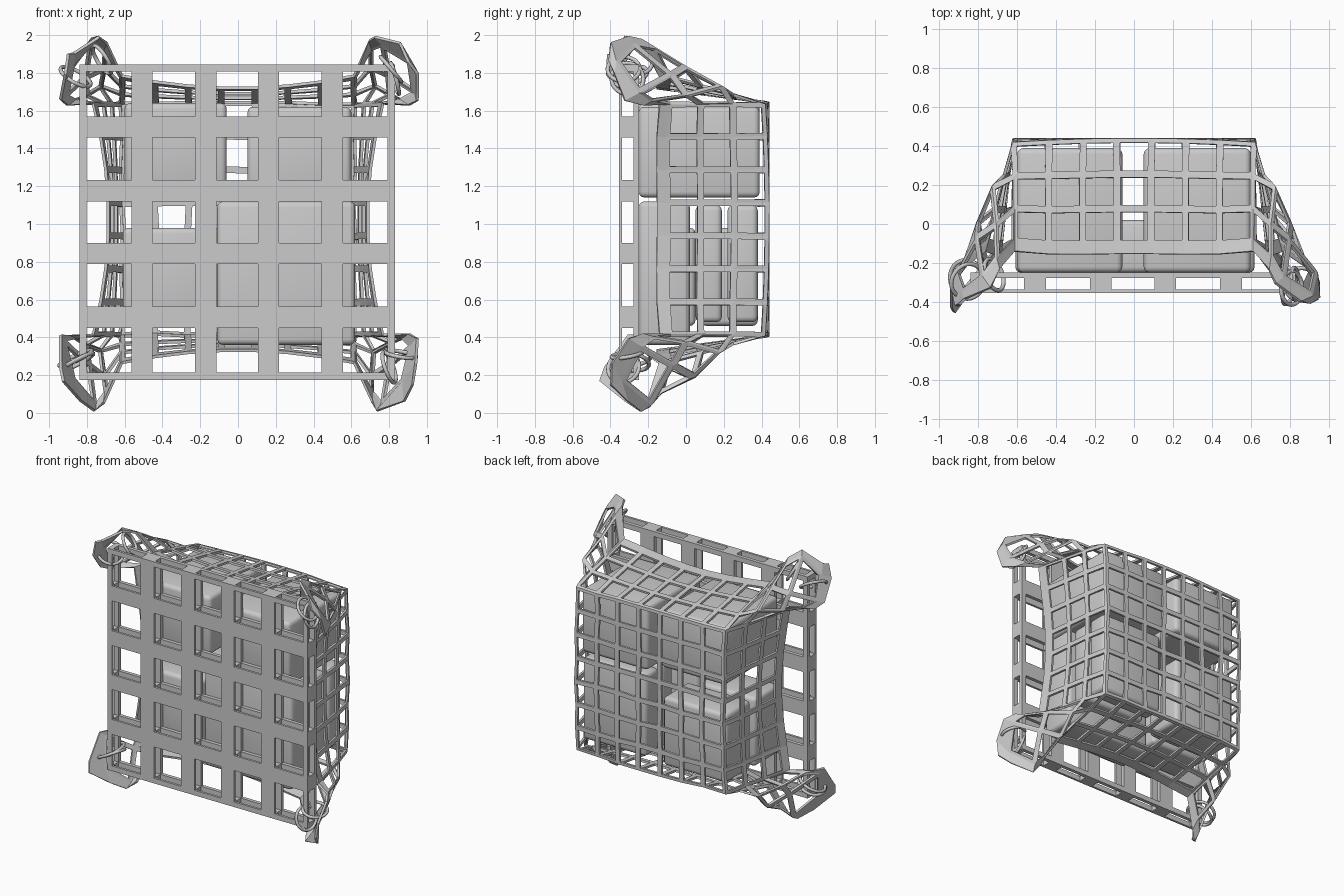
import bpy, bmesh, random
from math import radians
from mathutils import Vector

if "Cube" in bpy.data.objects:
    bpy.data.objects.remove(bpy.data.objects["Cube"])

random.seed(4)


def finish(name, bm):
    bmesh.ops.recalc_face_normals(bm, faces=bm.faces)
    me = bpy.data.meshes.new(name)
    bm.to_mesh(me)
    bm.free()
    ob = bpy.data.objects.new(name, me)
    bpy.context.collection.objects.link(ob)
    return ob


# Upright pallet: two lattice plates joined by posts at every crossing
def lattice_pallet():
    cx, cz = -0.005, 1.01
    s = [-.835, -.797, -.56, -.447, -.222, -.11, .11, .222, .447, .56, .797, .835]
    ys = [-.355, -.338, -.277, -.25]

    def solid(i, k, j):
        if not (0 <= i < 11 and 0 <= j < 11 and 0 <= k < 3):
            return False
        if k == 1:
            return i % 2 == 0 and j % 2 == 0
        return i % 2 == 0 or j % 2 == 0

    bm = bmesh.new()
    for i in range(11):
        for k in range(3):
            for j in range(11):
                if not solid(i, k, j):
                    continue
                for axis in range(3):
                    for side in (0, 1):
                        n = [i, k, j]
                        n[axis] += 1 if side else -1
                        if solid(*n):
                            continue
                        vs = []
                        for a, b in ((0, 0), (1, 0), (1, 1), (0, 1)):
                            o = [a, b]
                            o.insert(axis, side)
                            vs.append(bm.verts.new((cx + s[i + o[0]], ys[k + o[1]], cz + s[j + o[2]])))
                        bm.faces.new(vs)
    bmesh.ops.remove_doubles(bm, verts=bm.verts, dist=1e-4)
    return finish("lattice_pallet", bm)


# Rounded cargo boxes
def cargo_box(name, x0, x1, y0, y1, z0, z1):
    bm = bmesh.new()
    bmesh.ops.create_cube(bm, size=1)
    for v in bm.verts:
        v.co = Vector(((x0 + x1) / 2 + v.co.x * (x1 - x0),
                       (y0 + y1) / 2 + v.co.y * (y1 - y0),
                       (z0 + z1) / 2 + v.co.z * (z1 - z0)))
    bmesh.ops.bevel(bm, geom=bm.edges[:], offset=0.03, segments=3, profile=0.5, affect='EDGES')
    ob = finish(name, bm)
    bpy.context.view_layer.objects.active = ob
    ob.select_set(True)
    bpy.ops.object.shade_smooth_by_angle(angle=radians(35))
    ob.select_set(False)


# Cargo net: a flat square net draped over the boxes, corners pulled to the rings
STEPS = [-3.3] + [float(i) for i in range(-3, 11)] + [10.3]


def drape(u, v):
    cu, cv = min(max(u, 0), 7), min(max(v, 0), 7)
    du, dv = abs(u - cu), abs(v - cv)
    sx = -1 if u < 3.5 else 1
    sz = -1 if v < 3.5 else 1
    tu, tv = cu / 3.5 - 1, cv / 3.5 - 1
    out, fold = max(du, dv) / 3, min(du, dv) / 3
    p = Vector((tu * 0.615, 0.415 - 0.515 * out, 1.025 + tv * 0.612))
    p.y += 0.02 * (1 - tu * tu * tv * tv)
    if du or dv:
        p.y -= 0.02 * out
    if du and not dv:
        p.x += sx * (out * (0.055 + 0.075 * tv ** 2) + 0.01)
        p.y += 0.03 * out * tv ** 4
    elif dv and not du:
        p.z += sz * (out * (0.07 + 0.06 * tu ** 2) + 0.005)
        p.y += 0.03 * out * tu ** 4
    elif du and dv:
        spread = (du - dv) / 3 * fold
        f = fold ** 0.75                             # bulged, convex corner pleat
        p.x += sx * (0.10 * out + 0.17 * f + 0.38 * spread)
        p.y += 0.03 - 0.26 * fold
        p.z += sz * (0.10 * out + 0.12 * f - 0.65 * spread)
        if sz < 0 and dv > du:                       # lower flaps hang down
            p.z -= 0.06 * fold
            p.y += 0.10 * fold
        j = 0.03 * fold
        p += Vector([random.uniform(-j, j) for _ in range(3)])
    else:
        p += Vector([random.uniform(-.006, .006), 0, random.uniform(-.006, .006)])
    p.z = min(max(p.z, 0.01), 1.99)
    p.x = min(max(p.x, -0.94), 0.95)
    return p


def cargo_net():
    bm = bmesh.new()
    n = len(STEPS)
    g = [[bm.verts.new(drape(u, v)) for v in STEPS] for u in STEPS]
    for i in range(n - 1):
        for j in range(n - 1):
            q = [g[i][j], g[i + 1][j], g[i + 1][j + 1], g[i][j + 1]]
            if i in (0, n - 2) or j in (0, n - 2):
                bm.faces.new(q)                      # solid edge band
                continue
            c = sum((v.co for v in q), Vector()) / 4
            inner = [bm.verts.new(v.co.lerp(c, 0.2)) for v in q]
            for k in range(4):
                m = (k + 1) % 4
                bm.faces.new((q[k], q[m], inner[m], inner[k]))
    ob = finish("cargo_net", bm)
    mod = ob.modifiers.new("thickness", 'SOLIDIFY')
    mod.thickness = 0.016
    mod.offset = 0


# Tie rings at the pallet corners
def tie_ring(name, loc, rot, r=0.085):
    bpy.ops.mesh.primitive_torus_add(location=loc, rotation=[radians(a) for a in rot],
                                     major_radius=r, minor_radius=0.011,
                                     major_segments=28, minor_segments=8)
    ob = bpy.context.object
    ob.name = name
    bpy.ops.object.shade_smooth_by_angle(angle=radians(60))
    ob.select_set(False)


lattice_pallet()

cargo_box("upper_left_box", -.60, -.06, -.25, .39, 1.20, 1.64)
cargo_box("upper_right_box", .05, .60, -.25, .39, 1.14, 1.62)
cargo_box("lower_right_front_box", -.11, .62, -.25, .02, .36, 1.12)
cargo_box("lower_right_middle_box", .07, .60, .05, .19, .48, 1.10)
cargo_box("lower_right_back_box", .07, .60, .22, .38, .48, 1.10)
cargo_box("lower_left_front_box", -.61, -.14, -.25, .05, .46, .98)
cargo_box("lower_left_back_box", -.60, -.07, .08, .38, .46, .98)

cargo_net()

tie_ring("top_left_ring_inner", (-.72, -.26, 1.87), (0, 60, 20))
tie_ring("top_left_ring_outer", (-.86, -.29, 1.78), (20, 30, 0), .09)
tie_ring("top_right_ring_a", (.81, -.33, 1.82), (0, 50, 0))
tie_ring("top_right_ring_b", (.83, -.31, 1.77), (10, 75, 15))
tie_ring("bottom_left_ring_a", (-.86, -.28, .29), (8, -25, 0), .095)
tie_ring("bottom_left_ring_b", (-.85, -.29, .27), (-8, -28, 0), .095)
tie_ring("bottom_right_ring_a", (.86, -.31, .31), (10, 10, 0))
tie_ring("bottom_right_ring_b", (.80, -.33, .24), (15, 70, 0))
